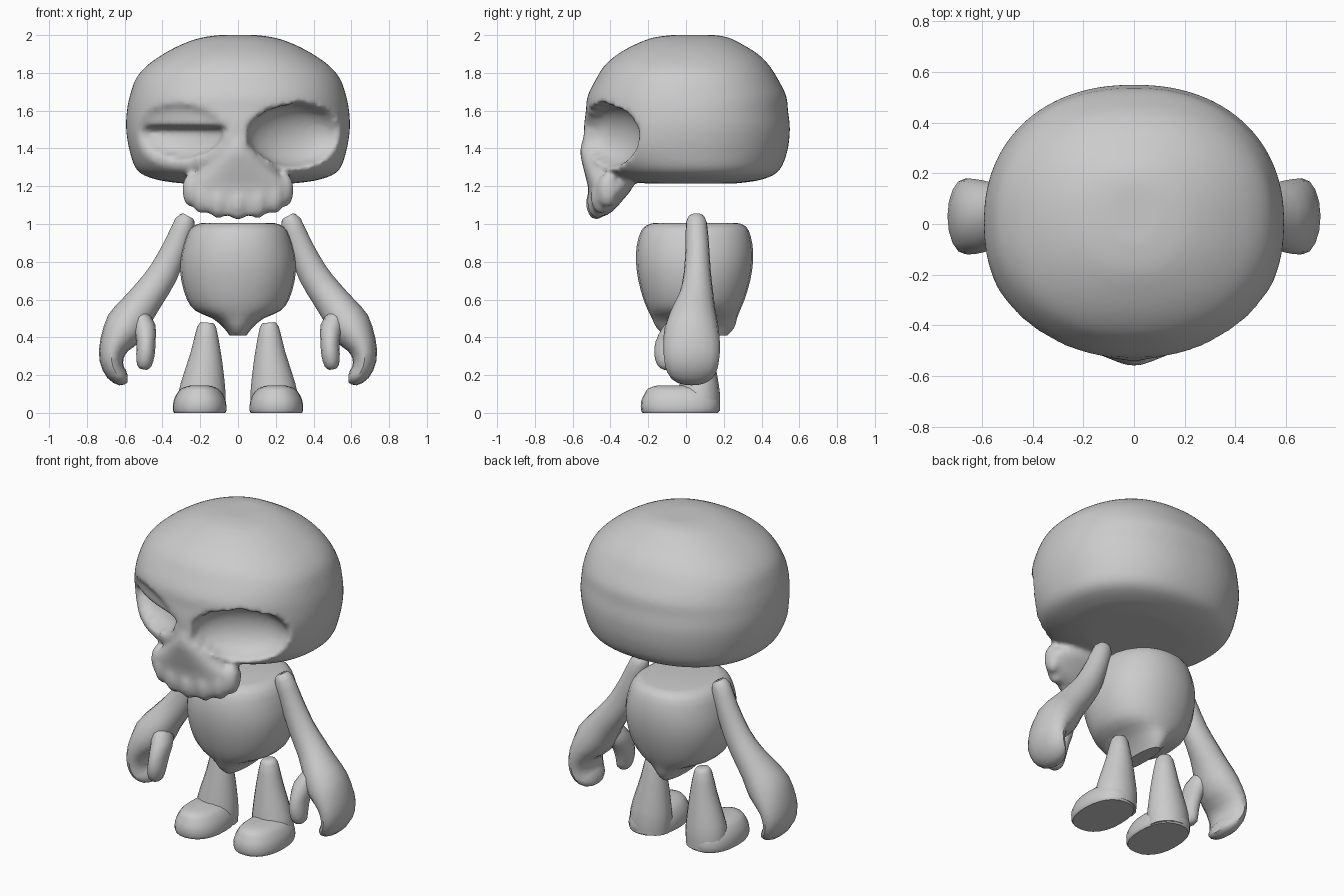
import bpy, bmesh, math
from mathutils import Vector, Matrix

if "Cube" in bpy.data.objects:
    bpy.data.objects.remove(bpy.data.objects["Cube"])

bone = bpy.data.materials.new("plain_grey")
bone.diffuse_color = (0.6, 0.6, 0.6, 1)
bone.use_nodes = True
bone.node_tree.nodes["Principled BSDF"].inputs["Base Color"].default_value = bone.diffuse_color


def spline(stations, steps):
    """Smoothly resample a list of equal-length tuples."""
    out = []
    last = len(stations) - 1
    for i in range(last):
        p0, p1 = stations[max(i - 1, 0)], stations[i]
        p2, p3 = stations[i + 1], stations[min(i + 2, last)]
        for s in range(steps):
            t = s / steps
            out.append(tuple(
                0.5 * (2 * b + (c - a) * t + (2 * a - 5 * b + 4 * c - d) * t * t
                       + (3 * b - a - 3 * c + d) * t ** 3)
                for a, b, c, d in zip(p0, p1, p2, p3)))
    out.append(tuple(stations[-1]))
    return out


def loft(bm, stations, sides=16, power=2.0, steps=2):
    """Skin rings (x, y, z, in-plane radius, depth radius) along a path."""
    st = spline(stations, steps)
    rings = []
    for i, (x, y, z, r, ry) in enumerate(st):
        a, b = st[max(i - 1, 0)], st[min(i + 1, len(st) - 1)]
        tan = Vector((b[0] - a[0], 0, b[2] - a[2])).normalized()
        side = Vector((tan.z, 0, -tan.x))
        ring = []
        for k in range(sides):
            ang = 2 * math.pi * k / sides
            c, s = math.cos(ang), math.sin(ang)
            u = math.copysign(abs(c) ** (2 / power), c)
            v = math.copysign(abs(s) ** (2 / power), s)
            ring.append(bm.verts.new(Vector((x, y, z)) + side * r * u + Vector((0, ry * v, 0))))
        rings.append(ring)
    for lo, hi in zip(rings, rings[1:]):
        for k in range(sides):
            n = (k + 1) % sides
            bm.faces.new((lo[k], lo[n], hi[n], hi[k]))
    bm.faces.new(rings[0])
    bm.faces.new(rings[-1])


def stack(rows):
    """Rows of (z, half width, y front, y back) to centred stations."""
    return [(0, (f + b) / 2, z, w, (b - f) / 2) for z, w, f, b in rows]


def finish(bm, name, mirror=False):
    bmesh.ops.recalc_face_normals(bm, faces=bm.faces)
    me = bpy.data.meshes.new(name)
    bm.to_mesh(me)
    bm.free()
    me.materials.append(bone)
    ob = bpy.data.objects.new(name, me)
    bpy.context.collection.objects.link(ob)
    bpy.ops.object.select_all(action='DESELECT')
    ob.select_set(True)
    bpy.context.view_layer.objects.active = ob
    bpy.ops.object.shade_smooth_by_angle(angle=math.radians(45))
    if mirror:
        m = ob.modifiers.new("mirror", 'MIRROR')
        m.use_mirror_merge = False
    return ob


# skull dome
bm = bmesh.new()
loft(bm, stack([
    (2.0, .10, -.08, .16), (1.985, .20, -.18, .23), (1.95, .30, -.27, .30),
    (1.90, .395, -.36, .38), (1.84, .48, -.43, .44), (1.77, .54, -.475, .485),
    (1.68, .572, -.52, .53), (1.60, .588, -.53, .54), (1.50, .592, -.54, .55),
    (1.38, .572, -.53, .535), (1.28, .53, -.45, .49), (1.235, .43, -.34, .40),
    (1.215, .30, -.22, .27)]), sides=96, power=2.2, steps=5)

# eye sockets: open on one side, half-lidded on the other
for v in bm.verts:
    sgn = 1 if v.co.x > 0 else -1
    dx, dy = abs(v.co.x) - .295, v.co.y + .40
    u, h = .875 * dx + .484 * dy, -.484 * dx + .875 * dy
    if h > .15:
        continue
    d = (u / .27) ** 2 + ((v.co.z - 1.47) / .165) ** 2
    new = h
    if sgn > 0 and d < 1:
        new = max(h, .13 * math.sqrt(1 - d))
    elif sgn < 0:
        if d < 1:
            new = h + .045 * math.sqrt(1 - d)
        e = (u / .25) ** 2 + ((v.co.z - 1.505) / .155) ** 2
        if e < 1 and v.co.z < 1.505:
            new = max(new, .10 * math.sqrt(1 - e))
    v.co.x += sgn * -.484 * (new - h)
    v.co.y += .875 * (new - h)

# nose ridge and upper jaw
loft(bm, stack([
    (1.46, .04, -.545, -.40), (1.38, .09, -.56, -.38), (1.28, .20, -.54, -.30),
    (1.20, .285, -.52, -.28), (1.12, .27, -.515, -.34), (1.075, .20, -.51, -.38),
    (1.045, .12, -.50, -.42)]), sides=32, power=2.4, steps=3)

# tooth lobes along the jaw
for x, y, z, r in ((0, -.475, 1.11, .06), (.105, -.47, 1.12, .055), (.195, -.45, 1.145, .05),
                   (.25, -.415, 1.18, .045)):
    for s in ((1, -1) if x else (1,)):
        bmesh.ops.create_uvsphere(bm, u_segments=16, v_segments=10, radius=1,
                                  matrix=Matrix.Translation((s * x, y, z))
                                  @ Matrix.Diagonal((r, .055, .09, 1)))
skull = finish(bm, "skull")
rm = skull.modifiers.new("blend", 'REMESH')
rm.mode = 'VOXEL'
rm.voxel_size = .015
rm.use_smooth_shade = True
sm = skull.modifiers.new("soften", 'SMOOTH')
sm.factor = .5
sm.iterations = 5

# torso tapering to a narrow pelvis ridge
bm = bmesh.new()
loft(bm, stack([
    (1.005, .19, -.17, .27), (.995, .225, -.205, .305), (.965, .262, -.237, .332),
    (.89, .29, -.26, .352), (.80, .307, -.265, .355), (.70, .30, -.252, .34),
    (.60, .27, -.225, .31), (.54, .225, -.20, .285), (.50, .135, -.18, .27),
    (.45, .075, -.155, .255), (.41, .045, -.11, .22)]), sides=24, power=2.2)
finish(bm, "torso")

# arm with mitten fingers curling inward
bm = bmesh.new()
loft(bm, [
    (.265, .055, 1.043, .03, .035), (.28, .055, 1.01, .055, .055), (.325, .06, .89, .066, .062),
    (.395, .06, .74, .079, .072), (.47, .055, .63, .088, .09), (.53, .04, .55, .098, .115),
    (.595, .03, .455, .112, .142), (.655, .03, .36, .08, .15), (.67, .03, .28, .063, .145),
    (.648, .03, .215, .053, .13), (.61, .03, .185, .043, .10), (.585, .03, .18, .02, .05)], sides=16)
finish(bm, "arm", mirror=True)

# thumb
bm = bmesh.new()
loft(bm, [
    (.53, .0, .52, .05, .07), (.495, -.04, .45, .06, .085), (.487, -.08, .38, .05, .08),
    (.49, -.10, .31, .049, .068), (.497, -.10, .25, .038, .05), (.50, -.10, .23, .016, .02)], sides=12)
finish(bm, "thumb", mirror=True)

# leg
bm = bmesh.new()
loft(bm, [
    (.165, .07, .478, .028, .028), (.166, .07, .455, .05, .05), (.17, .07, .32, .08, .075),
    (.18, .07, .20, .107, .095), (.19, .07, .10, .125, .11), (.195, .07, .01, .125, .11)], sides=16)
finish(bm, "leg", mirror=True)

# foot with flat sole
bm = bmesh.new()
loft(bm, [
    (.203, -.03, 0, .135, .20), (.203, -.03, .015, .142, .208), (.203, -.03, .06, .139, .208),
    (.203, -.03, .10, .122, .19), (.203, -.035, .13, .095, .165), (.203, -.04, .145, .05, .11)],
    sides=24, power=2.3)
finish(bm, "foot", mirror=True)
